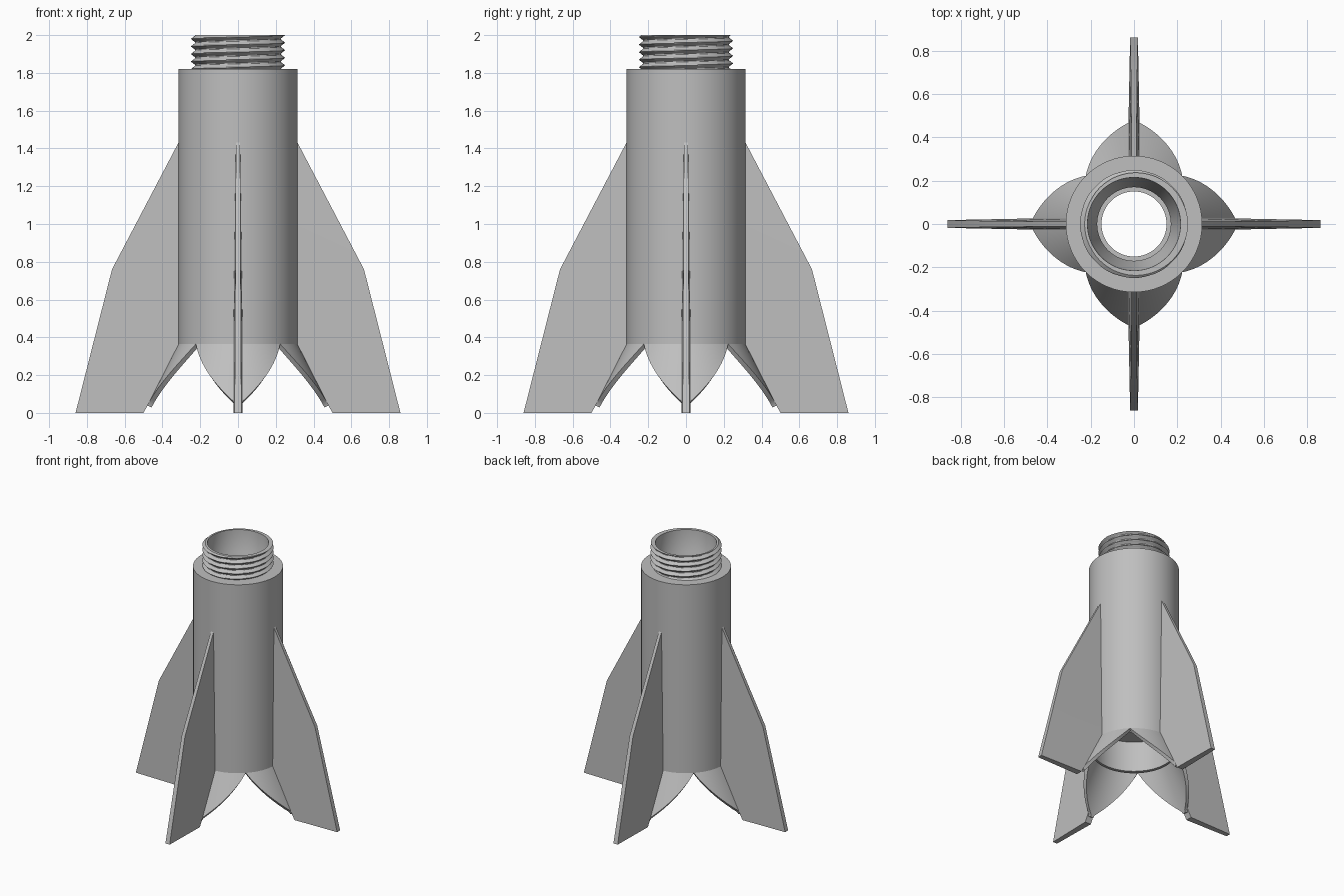
import bpy, bmesh
from math import sin, cos, pi, radians

cube = bpy.data.objects.get("Cube")
if cube:
    bpy.data.objects.remove(cube, do_unlink=True)

grey = bpy.data.materials.new("plain_grey")
grey.use_nodes = True
colour = (0.52, 0.52, 0.52, 1)
grey.diffuse_color = colour
grey.node_tree.nodes["Principled BSDF"].inputs["Base Color"].default_value = colour

SEGS = 64
R, WALL = 0.315, 0.025
SKIRT_TOP, SKIRT_END, FLARE = 0.365, 0.04, 0.507


def finish(name, bm, angle=30, solid=0):
    bmesh.ops.remove_doubles(bm, verts=bm.verts, dist=0.0005)
    bmesh.ops.recalc_face_normals(bm, faces=bm.faces)
    mesh = bpy.data.meshes.new(name)
    bm.to_mesh(mesh)
    bm.free()
    mesh.materials.append(grey)
    ob = bpy.data.objects.new(name, mesh)
    bpy.context.collection.objects.link(ob)
    bpy.ops.object.select_all(action='DESELECT')
    bpy.context.view_layer.objects.active = ob
    ob.select_set(True)
    if solid:
        mod = ob.modifiers.new("wall", 'SOLIDIFY')
        mod.thickness, mod.offset = solid, -1
        bpy.ops.object.modifier_apply(modifier=mod.name)
    bpy.ops.object.shade_smooth_by_angle(angle=radians(angle))
    return ob


def add_grid(bm, rows, wrap=False):
    """Skin a list of point rows with quads."""
    vs = [[bm.verts.new(p) for p in row] for row in rows]
    for a, b in zip(vs, vs[1:]):
        n = len(a)
        for i in range(n if wrap else n - 1):
            j = (i + 1) % n
            bm.faces.new((a[i], a[j], b[j], b[i]))


def ring(r, z):
    return [(r * cos(2 * pi * i / SEGS), r * sin(2 * pi * i / SEGS), z)
            for i in range(SEGS)]


# Hollow body tube with shoulder, neck and stepped bore
profile = [(R, SKIRT_TOP), (R, 1.82), (0.228, 1.82), (0.228, 2), (0.215, 2),
           (0.21, 1.83), (0.17, 1.75), (0.17, 1.5), (0.15, 1.5), (0.15, 0.6),
           (R - WALL, 0.6), (R - WALL, SKIRT_TOP)]
bm = bmesh.new()
add_grid(bm, [ring(r, z) for r, z in profile + profile[:1]], wrap=True)
finish("body_tube", bm)

# Helical screw thread around the neck
PITCH, ROWS = 0.04, 54
bm = bmesh.new()
rows = [ring(0.22, 1.82)]
for k in range(ROWS + 1):
    z = 1.82 + 0.18 * k / ROWS
    row = []
    for i in range(SEGS):
        a = 2 * pi * i / SEGS
        phase = ((z - 1.82) / PITCH - i / SEGS) % 1
        r = 0.228 + 0.022 * max(0, 1 - abs(phase - 0.5) / 0.42)
        row.append((r * cos(a), r * sin(a), z))
    rows.append(row)
rows.append(ring(0.22, 2))
add_grid(bm, rows, wrap=True)
finish("neck_thread", bm, 35)

# Flared skirt cut into four pointed petals
bm = bmesh.new()
STEPS, ACROSS = 20, 16
for q in range(4):
    rows = []
    for s in range(STEPS + 1):
        t = s / STEPS
        z = SKIRT_TOP + (SKIRT_END - SKIRT_TOP) * t
        r = R + FLARE * (SKIRT_TOP - z)
        half = max(radians(45) * (1 - t), radians(1.5))
        angles = [q * pi / 2 + half * (2 * u / ACROSS - 1) for u in range(ACROSS + 1)]
        rows.append([(r * cos(a), r * sin(a), z) for a in angles])
    add_grid(bm, rows)
finish("skirt_petals", bm, solid=WALL)

# Four swept fins: outline points (radius, height, half thickness)
outline = [(R - 0.01, 1.45, 0.011), (0.667, 0.76, 0.014), (0.86, 0, 0.018),
           (0.5, 0, 0.025), (R - 0.01, SKIRT_TOP, 0.025)]
for name, q in (("left", 0), ("back", 1), ("right", 2), ("front", 3)):
    c, s = cos(q * pi / 2), sin(q * pi / 2)
    bm = bmesh.new()
    sides = [[bm.verts.new((r * c - k * h * s, r * s + k * h * c, z))
              for r, z, h in outline] for k in (-1, 1)]
    for side in sides:
        # split at the knee and the inner foot
        bm.faces.new((side[0], side[1], side[4]))
        bm.faces.new((side[1], side[3], side[4]))
        bm.faces.new((side[1], side[2], side[3]))
    a, b = sides
    for i in range(5):
        j = (i + 1) % 5
        bm.faces.new((a[i], a[j], b[j], b[i]))
    finish(name + "_fin", bm, 20)
